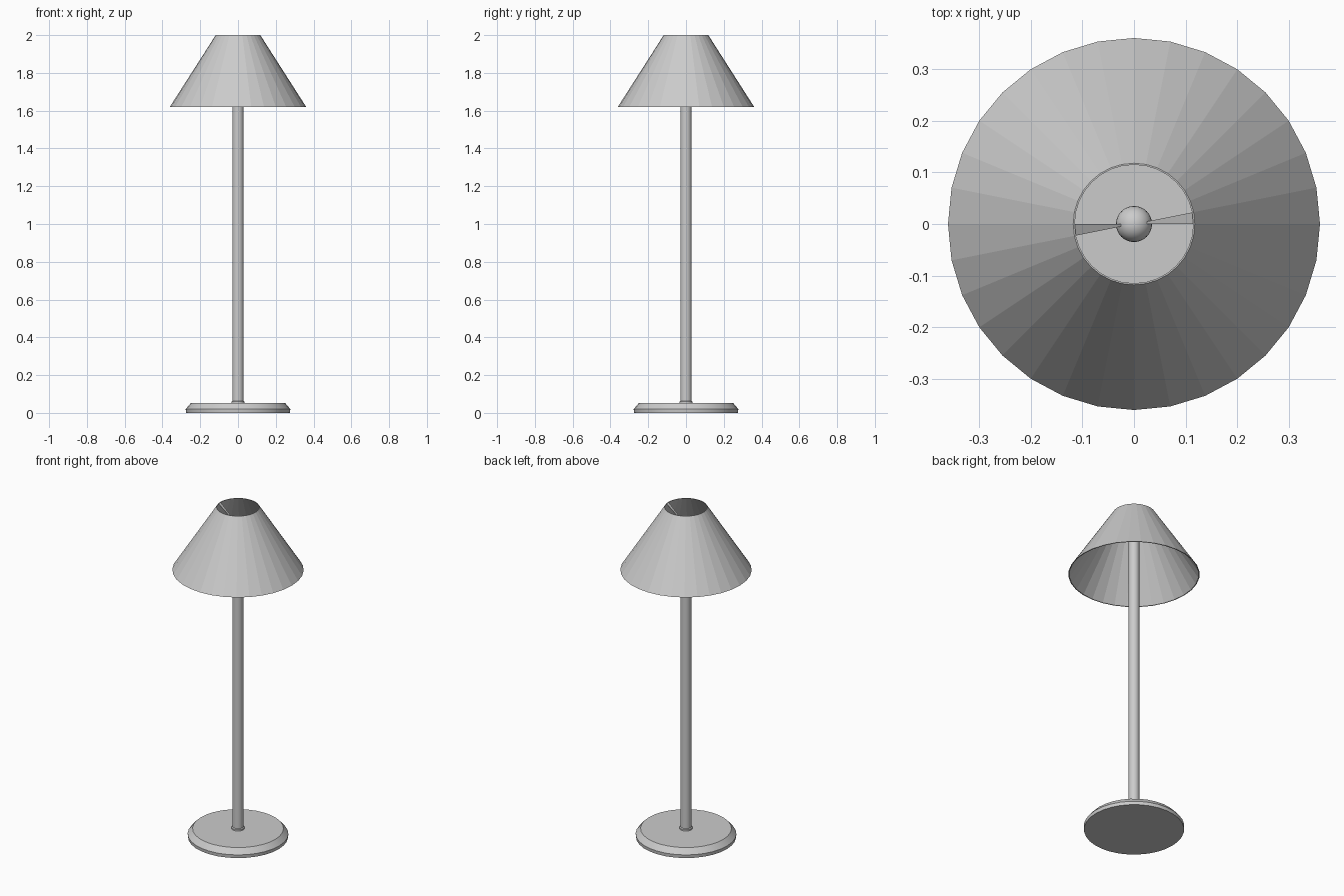
import bpy, bmesh, math

if "Cube" in bpy.data.objects:
    bpy.data.objects.remove(bpy.data.objects["Cube"])

SEG = 32


def lathe(name, profile, closed=False, smooth=True, seg=SEG):
    """Revolve (radius, z) points around the z axis."""
    bm = bmesh.new()
    rings = []
    for r, z in profile:
        if r == 0:
            rings.append([bm.verts.new((0, 0, z))] * seg)
        else:
            rings.append([bm.verts.new((r * math.cos(i * math.tau / seg),
                                        r * math.sin(i * math.tau / seg), z))
                          for i in range(seg)])
    pairs = list(zip(rings, rings[1:]))
    if closed:
        pairs.append((rings[-1], rings[0]))
    for a, b in pairs:
        for i in range(seg):
            j = (i + 1) % seg
            bm.faces.new(list(dict.fromkeys((a[i], a[j], b[j], b[i]))))
    bmesh.ops.recalc_face_normals(bm, faces=bm.faces)
    return finish(name, bm, smooth)


def finish(name, bm, smooth):
    mesh = bpy.data.meshes.new(name)
    bm.to_mesh(mesh)
    bm.free()
    ob = bpy.data.objects.new(name, mesh)
    bpy.context.collection.objects.link(ob)
    if smooth:
        bpy.ops.object.select_all(action='DESELECT')
        ob.select_set(True)
        bpy.context.view_layer.objects.active = ob
        bpy.ops.object.shade_smooth_by_angle(angle=math.radians(30))
    return ob


# Round foot with a sloped shoulder
lathe("base", [(0, 0), (0.275, 0), (0.277, 0.02), (0.25, 0.052), (0, 0.052)])

# Small collar where the pole meets the foot
lathe("pole_collar", [(0, 0.05), (0.035, 0.05), (0.035, 0.06), (0.03, 0.064), (0, 0.064)])

# Pole
lathe("pole", [(0, 0.05), (0.03, 0.05), (0.03, 1.89), (0, 1.89)])

# Rounded knob on top of the pole
R, ZC = 0.035, 1.89
lathe("pole_knob", [(0 if k in (0, 12) else R * math.sin(k * math.pi / 12),
                     ZC - R * math.cos(k * math.pi / 12)) for k in range(13)])

# Faceted open shade with a thin wall
lathe("shade", [(0.361, 1.62), (0.118, 2.0), (0.115, 2.0), (0.356, 1.62)],
      closed=True, smooth=False)

# Two thin wedge spokes sloping from the shade rim down to the pole
for name, start in (("right_spoke", 0), ("left_spoke", math.pi)):
    bm = bmesh.new()
    layers = []
    for dz in (0, -0.004):
        pts = [(0, 0, 1.89 + dz)]
        for a in (start, start + math.tau / SEG):
            pts.append((0.116 * math.cos(a), 0.116 * math.sin(a), 1.998 + dz))
        layers.append([bm.verts.new(p) for p in pts])
    top, low = layers
    bm.faces.new(top)
    bm.faces.new(low[::-1])
    for i in range(3):
        j = (i + 1) % 3
        bm.faces.new((top[i], low[i], low[j], top[j]))
    bmesh.ops.recalc_face_normals(bm, faces=bm.faces)
    finish(name, bm, False)
